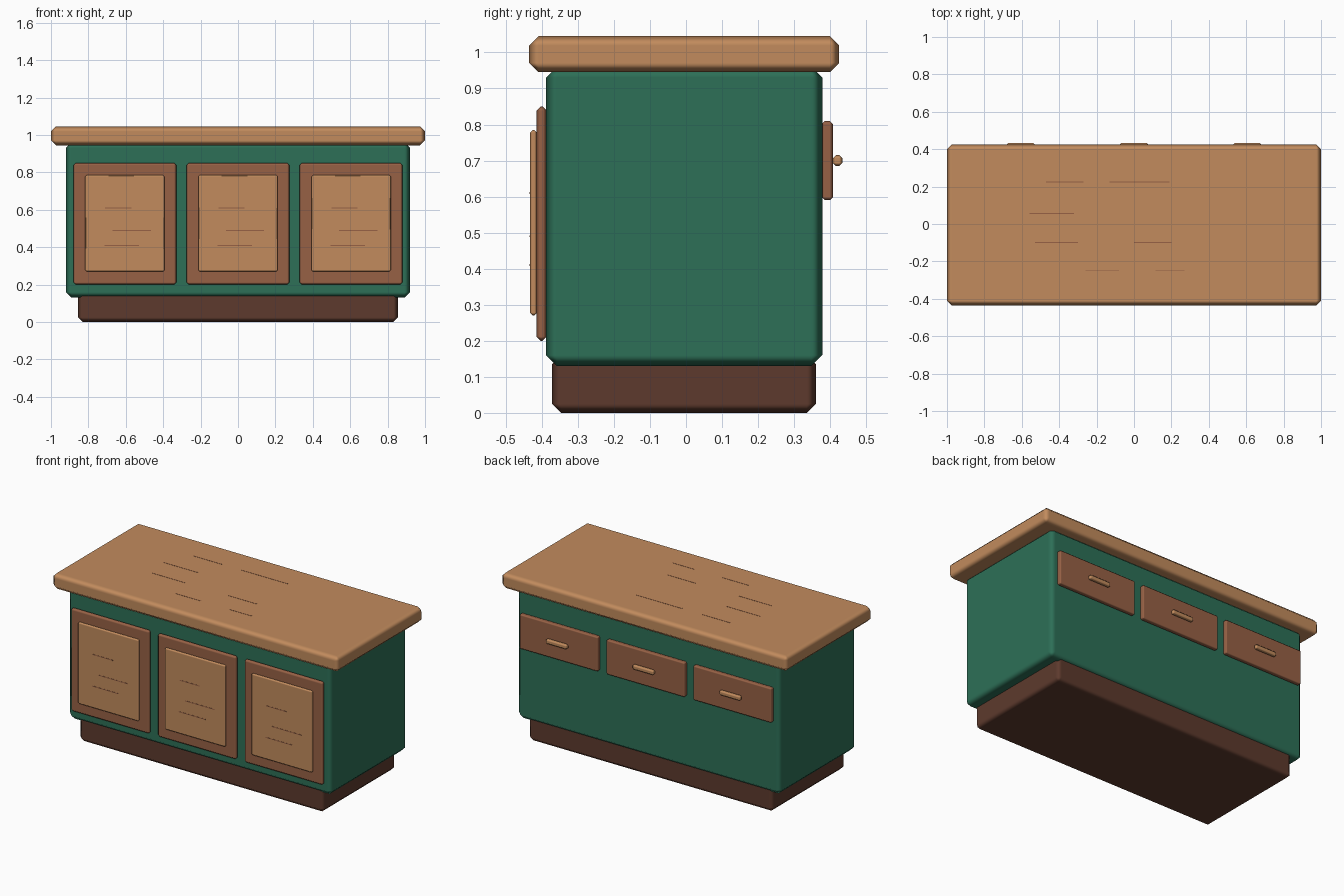
import bpy
from mathutils import Vector

cube = bpy.data.objects.get("Cube")
if cube:
    bpy.data.objects.remove(cube, do_unlink=True)


def material(name, rgb):
    m = bpy.data.materials.new(name)
    m.use_nodes = True
    m.diffuse_color = (*rgb, 1)
    m.node_tree.nodes["Principled BSDF"].inputs["Base Color"].default_value = (*rgb, 1)
    return m


OAK = material("light oak", (0.54, 0.26, 0.11))
WALNUT = material("reddish wood", (0.31, 0.12, 0.06))
GREEN = material("green paint", (0.026, 0.16, 0.095))
DARK = material("dark brown wood", (0.11, 0.042, 0.026))


def box(name, x, y, z, mat, bevel=0.0):
    """Chamfered box from (min, max) ranges on each axis."""
    low, high = Vector((x[0], y[0], z[0])), Vector((x[1], y[1], z[1]))
    bpy.ops.mesh.primitive_cube_add(size=1, location=(low + high) / 2)
    ob = bpy.context.object
    ob.name = name
    ob.scale = high - low
    bpy.ops.object.transform_apply(location=False, rotation=False, scale=True)
    ob.data.materials.append(mat)
    if bevel:
        # Smooth shading with hardened normals keeps the broad faces flat
        bpy.ops.object.shade_smooth()
        mod = ob.modifiers.new("chamfer", "BEVEL")
        mod.width = bevel
        mod.segments = 1
        mod.limit_method = 'NONE'
        mod.harden_normals = True
    return ob


def span(centre, width):
    return centre - width / 2, centre + width / 2


# Plinth, cabinet and worktop
box("plinth", (-0.855, 0.855), (-0.372, 0.36), (0, 0.16), DARK, 0.025)
box("cabinet_body", (-0.92, 0.92), (-0.388, 0.378), (0.13, 0.96), GREEN, 0.03)
box("worktop", (-1, 1), (-0.435, 0.425), (0.945, 1.045), OAK, 0.026)

# Wood grain on the worktop: start x, end x, y
for a, b, y in [(-0.47, -0.27, 0.225), (-0.13, 0.19, 0.225), (-0.56, -0.32, 0.055),
                (-0.53, -0.30, -0.10), (0, 0.20, -0.10),
                (-0.26, -0.08, -0.25), (0.115, 0.27, -0.25)]:
    box("worktop_grain", (a, b), span(y, 0.005), (1.044, 1.046), WALNUT)

for side, cx in (("right", -0.605), ("middle", 0), ("left", 0.605)):
    # Front doors with raised panels
    box(f"door_frame_{side}", span(cx, 0.55), (-0.415, -0.386), (0.2, 0.85), WALNUT, 0.012)
    box(f"door_panel_{side}", span(cx, 0.425), (-0.433, -0.413), (0.27, 0.785), OAK, 0.008)
    for a, b, z in [(-0.105, 0.035, 0.61), (-0.065, 0.14, 0.49), (-0.11, 0.075, 0.41)]:
        box(f"panel_grain_{side}", (cx + a, cx + b), (-0.434, -0.432), span(z, 0.005), WALNUT)

    # Back drawers with bar handles
    box(f"drawer_{side}", span(cx, 0.55), (0.376, 0.408), (0.59, 0.81), WALNUT, 0.009)
    box(f"drawer_handle_{side}", span(cx, 0.15), (0.407, 0.434), span(0.7, 0.03), OAK, 0.009)
